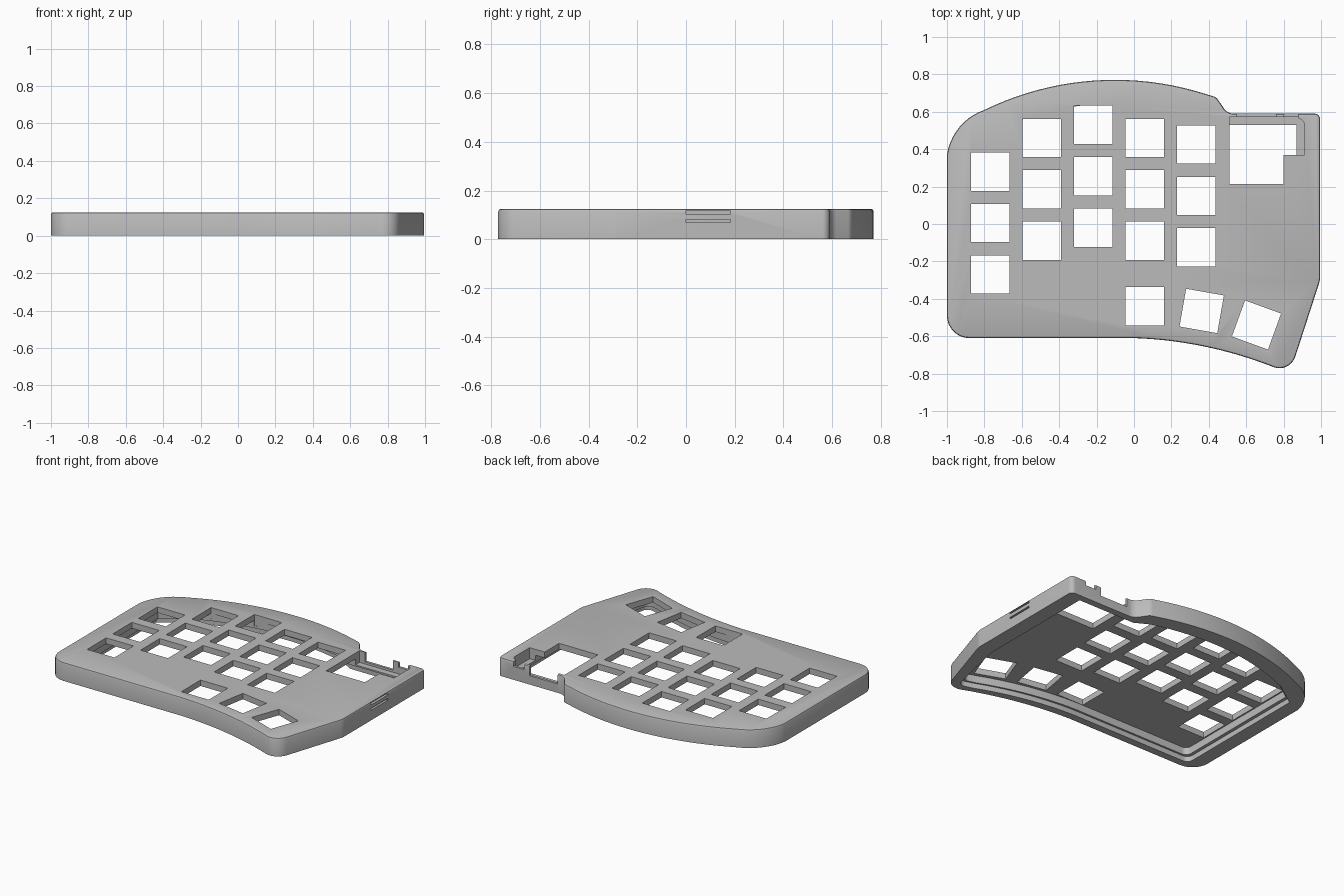
import bpy
import bmesh
from math import radians, tan
from mathutils import Vector, Matrix
from mathutils.geometry import intersect_line_line_2d, interpolate_bezier

if "Cube" in bpy.data.objects:
    bpy.data.objects.remove(bpy.data.objects["Cube"])

HEIGHT = 0.125
PLATE = 0.04

grey = bpy.data.materials.new("case grey")
grey.use_nodes = True
grey.diffuse_color = (0.5, 0.5, 0.5, 1)
grey.node_tree.nodes["Principled BSDF"].inputs["Base Color"].default_value = (0.5, 0.5, 0.5, 1)


def arc(a, b, c, steps=20):
    """Smooth curve from a through b to c, as points."""
    a, b, c = Vector(a), Vector(b), Vector(c)
    # circle centre from the two perpendicular bisectors
    n1, n2 = Vector((a.y - b.y, b.x - a.x)), Vector((b.y - c.y, c.x - b.x))
    m1, m2 = (a + b) / 2, (b + c) / 2
    t = (m2 - m1).cross(n2) / n1.cross(n2)
    centre = m1 + n1 * t
    start, end = a - centre, c - centre
    sweep = start.angle_signed(end)
    return [centre + Matrix.Rotation(-sweep * i / steps, 2) @ start for i in range(steps + 1)]


def corner(before, at, after, radius, steps=8):
    """Rounded corner, as points."""
    before, at, after = Vector(before), Vector(at), Vector(after)
    u, v = (before - at).normalized(), (after - at).normalized()
    half = u.angle(v) / 2
    length = radius / tan(half)
    p, q = at + u * length, at + v * length
    handle = 0.55 * length
    pts = interpolate_bezier(p.to_3d(), (p - u * handle).to_3d(), (q - v * handle).to_3d(), q.to_3d(), steps + 1)
    return [Vector(w[:2]) for w in pts]


def prism(name, points, low, high, chamfer=0):
    """Extruded outline with an optional chamfer around the top."""
    bm = bmesh.new()
    base = bm.faces.new([bm.verts.new((p[0], p[1], low)) for p in points])
    top = bmesh.ops.extrude_face_region(bm, geom=[base])["geom"]
    bmesh.ops.translate(bm, vec=(0, 0, high - low), verts=[g for g in top if isinstance(g, bmesh.types.BMVert)])
    bmesh.ops.recalc_face_normals(bm, faces=bm.faces)
    if chamfer:
        rim = [e for e in bm.edges if all(v.co.z > high - 0.001 for v in e.verts)]
        bmesh.ops.bevel(bm, geom=rim, offset=chamfer, segments=2, profile=0.5, affect='EDGES')
    mesh = bpy.data.meshes.new(name)
    bm.to_mesh(mesh)
    bm.free()
    mesh.materials.append(grey)
    obj = bpy.data.objects.new(name, mesh)
    bpy.context.collection.objects.link(obj)
    return obj


def box(name, x0, x1, y0, y1, z0, z1):
    return prism(name, [(x0, y0), (x1, y0), (x1, y1), (x0, y1)], z0, z1)


# Outer shell outline, counter-clockwise from the front left
tip, bend = (0.833, -0.80), (0.995, -0.30)
outline = corner((-1, 0), (-1, -0.61), (0, -0.61), 0.12)
outline += arc((0, -0.61), (0.4, -0.66), (0.72, -0.755))
outline += corner((0.72, -0.755), tip, bend, 0.09)
outline += corner(tip, bend, (0.995, 0), 0.1)
outline += corner(bend, (0.995, 0.59), (0.6, 0.59), 0.03)
outline += corner((0.6, 0.59), (0.5, 0.59), (0.435, 0.685), 0.06)
outline += corner((0.5, 0.59), (0.44, 0.678), (0.38, 0.696), 0.04)
outline += arc((0.38, 0.696), (-0.15, 0.77), (-0.8, 0.61))
outline += arc((-0.8, 0.61), (-0.94, 0.51), (-1, 0.37), 10)[1:]
case = prism("keyboard_case", outline, 0, HEIGHT, 0.012)

# Hollow underside with a stepped ledge near the bottom
cavity = corner((-0.88, 0), (-0.88, -0.545), (0, -0.545), 0.04)
cavity += arc((0, -0.545), (0.38, -0.592), (0.68, -0.685))
cavity += corner((0.68, -0.685), (0.775, -0.715), (0.87, -0.3), 0.04)
cavity += [(0.87, -0.3), (0.87, 0.53), (0.45, 0.53)]
cavity += arc((0.36, 0.58), (-0.13, 0.645), (-0.72, 0.51))
cavity += [(-0.88, 0.4)]
ledge = [(p[0] * 1.025, p[1] * 1.025) for p in cavity]
cutters = [prism("cavity_cutter", cavity, -0.1, HEIGHT - PLATE),
           prism("ledge_cutter", ledge, -0.1, 0.035)]

# Switch openings: column x, top key y, number of keys, tilt
columns = [(-0.768, 0.28, 3, 0), (-0.493, 0.46, 3, 0), (-0.218, 0.53, 3, 0),
           (0.058, 0.46, 3, 0), (0.058, -0.44, 1, 0), (0.333, 0.425, 3, 0),
           (0.362, -0.465, 1, -10), (0.655, -0.54, 1, -20)]
half = 0.1025
for x, y, count, tilt in columns:
    for row in range(count):
        key = box("switch_cutter", -half, half, -half, half, 0.05, 0.2)
        key.data.transform(Matrix.Translation((x, y - 0.275 * row, 0)) @ Matrix.Rotation(radians(tilt), 4, 'Z'))
        cutters.append(key)

# Controller window, its rear pocket, cable notch and side pocket
cutters += [
    box("window_cutter", 0.51, 0.80, 0.215, 0.531, 0.05, 0.2),
    box("rear_pocket_cutter", 0.51, 0.88, 0.525, 0.573, 0.045, 0.2),
    box("cable_notch_cutter", 0.55, 0.76, 0.56, 0.7, 0.06, 0.2),
    box("side_notch_cutter", 0.80, 0.88, 0.56, 0.7, 0.09, 0.2),
]
pocket = [(0.79, 0.37), (0.912, 0.37)]
pocket += corner((0.912, 0.4), (0.912, 0.565), (0.85, 0.565), 0.04) + [(0.79, 0.565)]
cutters.append(prism("side_pocket_cutter", pocket, 0.05, 0.2))

# Two slots in the right-hand wall
for low, high in ((0.068, 0.08), (0.104, 0.118)):
    cutters.append(box("side_slot_cutter", 0.978, 1.1, 0, 0.182, low, high))

# Cut everything, then drop the cutters
for cutter in cutters:
    cutter.hide_render = True
    cut = case.modifiers.new(cutter.name, 'BOOLEAN')
    cut.operation = 'DIFFERENCE'
    cut.solver = 'EXACT'
    cut.object = cutter
bpy.context.view_layer.update()
result = bpy.data.meshes.new_from_object(case.evaluated_get(bpy.context.evaluated_depsgraph_get()))
case.modifiers.clear()
case.data = result
for cutter in cutters:
    bpy.data.objects.remove(cutter)

bpy.ops.object.select_all(action='DESELECT')
case.select_set(True)
bpy.context.view_layer.objects.active = case
bpy.ops.object.shade_smooth_by_angle(angle=radians(30))
